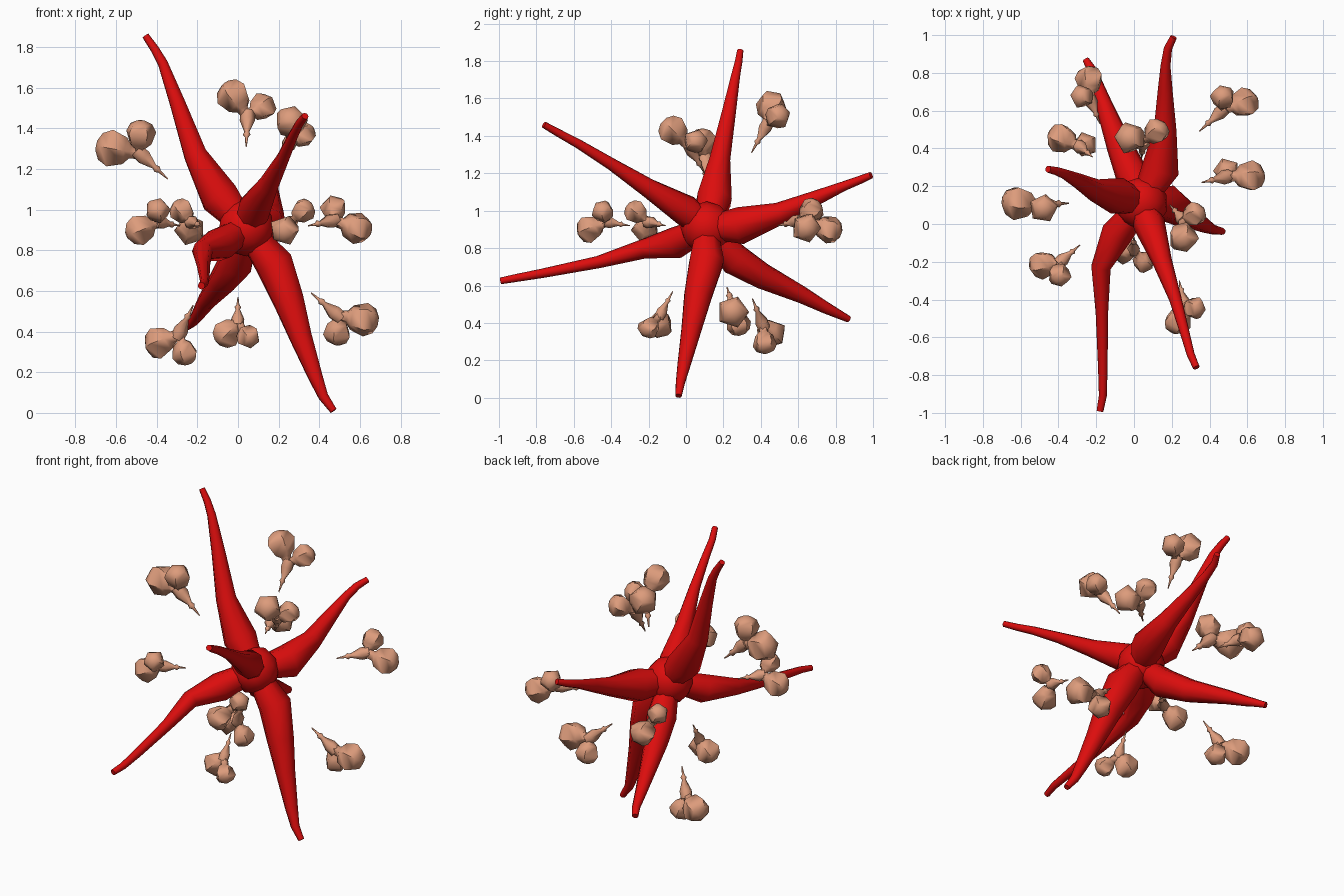
import bpy, bmesh, math
from mathutils import Vector

if "Cube" in bpy.data.objects:
    bpy.data.objects.remove(bpy.data.objects["Cube"], do_unlink=True)


def material(name, rgb):
    m = bpy.data.materials.new(name)
    m.use_nodes = True
    m.diffuse_color = (*rgb, 1)
    m.node_tree.nodes["Principled BSDF"].inputs["Base Color"].default_value = (*rgb, 1)
    return m


RED = material("deep red", (0.72, 0.004, 0.004))
TAN = material("salmon tan", (0.72, 0.33, 0.2))
parts = []


def finish(name, bm, mat):
    bmesh.ops.recalc_face_normals(bm, faces=bm.faces)
    mesh = bpy.data.meshes.new(name)
    bm.to_mesh(mesh)
    bm.free()
    mesh.materials.append(mat)
    ob = bpy.data.objects.new(name, mesh)
    bpy.context.collection.objects.link(ob)
    parts.append(ob)


def loft(name, path, radii, sides, mat):
    """Tapered tube through the path, one ring per point, capped at both ends."""
    pts = [Vector(p) for p in path]
    main = (pts[-1] - pts[0]).normalized()
    base = main.to_track_quat('Z', 'Y')
    bm = bmesh.new()
    rings = []
    for i, (p, r) in enumerate(zip(pts, radii)):
        d = (pts[min(i + 1, len(pts) - 1)] - pts[max(i - 1, 0)]).normalized()
        q = main.rotation_difference(d) @ base
        ring = []
        for k in range(sides):
            a = math.tau * k / sides
            ring.append(bm.verts.new(p + q @ Vector((r * math.cos(a), r * math.sin(a), 0))))
        rings.append(ring)
    for lo, hi in zip(rings, rings[1:]):
        for k in range(sides):
            n = (k + 1) % sides
            bm.faces.new((lo[k], lo[n], hi[n], hi[k]))
    bm.faces.new(rings[0][::-1])
    bm.faces.new(rings[-1])
    finish(name, bm, mat)


# Central body
CORE = Vector((0.04, 0.11, 0.91))
bm = bmesh.new()
bmesh.ops.create_icosphere(bm, subdivisions=2, radius=0.14)
bmesh.ops.translate(bm, verts=bm.verts, vec=CORE)
finish("core", bm, RED)

# Six curving arms: points from the thick root to the tip, and their widths
slim = (.06, .1, .06, .04, .026, .022, .018)
full = (.06, .098, .08, .058, .038, .026, .018)
lean = (.06, .085, .052, .033, .025, .021, .018)
even = (.06, .088, .07, .046, .032, .024, .018)
arms = {
    "upper_arm": (slim, [(-.09, .15, 1.06), (-.21, .18, 1.27), (-.30, .23, 1.53),
                         (-.37, .265, 1.72), (-.41, .28, 1.79), (-.455, .29, 1.855)]),
    "back_upper_arm": (slim, [(.14, .29, .92), (.165, .50, .985), (.165, .70, 1.07),
                              (.167, .84, 1.13), (.18, .93, 1.165), (.21, .99, 1.19)]),
    "back_lower_arm": (even, [(-.01, .26, .74), (-.075, .41, .65), (-.155, .62, .55),
                              (-.2, .75, .48), (-.225, .82, .445), (-.255, .87, .42)]),
    "lower_arm": (full, [(.18, .11, .73), (.25, .065, .55), (.31, .03, .37),
                         (.38, -.01, .18), (.42, -.03, .08), (.47, -.04, .01)]),
    "front_lower_arm": (lean, [(-.09, -.05, .83), (-.175, -.23, .795), (-.17, -.47, .725),
                               (-.165, -.77, .665), (-.165, -.91, .64), (-.18, -.99, .625)]),
    "front_upper_arm": (lean, [(.08, .0, 1.0), (.15, -.2, 1.12), (.22, -.40, 1.25),
                               (.27, -.58, 1.36), (.30, -.69, 1.42), (.33, -.76, 1.46)]),
}
for name, (widths, pts) in arms.items():
    loft(name, [CORE] + pts, widths, 8, RED)

# Floating bud clusters: large bud, small bud, stem tip, size
clusters = [
    ((-.02, .455, 1.56), (.12, .49, 1.505), (.04, .35, 1.31), 1.05),
    ((.26, -.07, 1.43), (.32, .05, 1.37), (.19, .10, 1.2), 1.0),
    ((-.615, .115, 1.3), (-.48, .085, 1.37), (-.345, .11, 1.15), 1.15),
    ((-.485, -.215, .9), (-.395, -.27, .995), (-.285, -.11, .92), .95),
    ((-.235, .765, .9), (-.275, .675, .995), (-.18, .53, .92), .95),
    ((.23, -.515, .9), (.32, -.445, .995), (.24, -.3, .92), .92),
    ((.585, .64, .91), (.47, .67, 1.005), (.345, .49, .92), 1.0),
    ((-.385, .455, .345), (-.26, .42, .295), (-.22, .355, .53), 1.0),
    ((.615, .25, .46), (.49, .28, .395), (.36, .22, .59), 1.05),
    ((-.055, -.14, .39), (.05, -.2, .375), (0, -.07, .57), .9),
]
bud_profile = ((-1.0, .4), (-.7, .8), (.15, 1.1), (.7, .8), (.95, .3))
stem_profile = ((0, .003), (.3, .008), (.38, .018), (.48, .012), (.85, .036), (1.12, .034))

for i, (big, small, tip, size) in enumerate(clusters, 1):
    big, small, tip = Vector(big), Vector(small), Vector(tip)
    joint = tip.lerp((big + small) / 2, .68)
    # Pointed stem with a small bead
    loft(f"bud_stem_{i}", [tip.lerp(joint, t) for t, r in stem_profile],
         [r * size for t, r in stem_profile], 6, TAN)
    # Two angular buds on short necks
    for label, centre, r in (("large", big, .076 * size), ("small", small, .062 * size)):
        axis = (centre - joint).normalized()
        path = [joint] + [centre + axis * r * t for t, w in bud_profile]
        loft(f"{label}_bud_{i}", path, [.026 * size] + [r * w for t, w in bud_profile], 5, TAN)

# Smooth shading with crisp edges
bpy.ops.object.select_all(action='DESELECT')
for ob in parts:
    ob.select_set(True)
bpy.context.view_layer.objects.active = parts[0]
bpy.ops.object.shade_smooth_by_angle(angle=math.radians(60))
